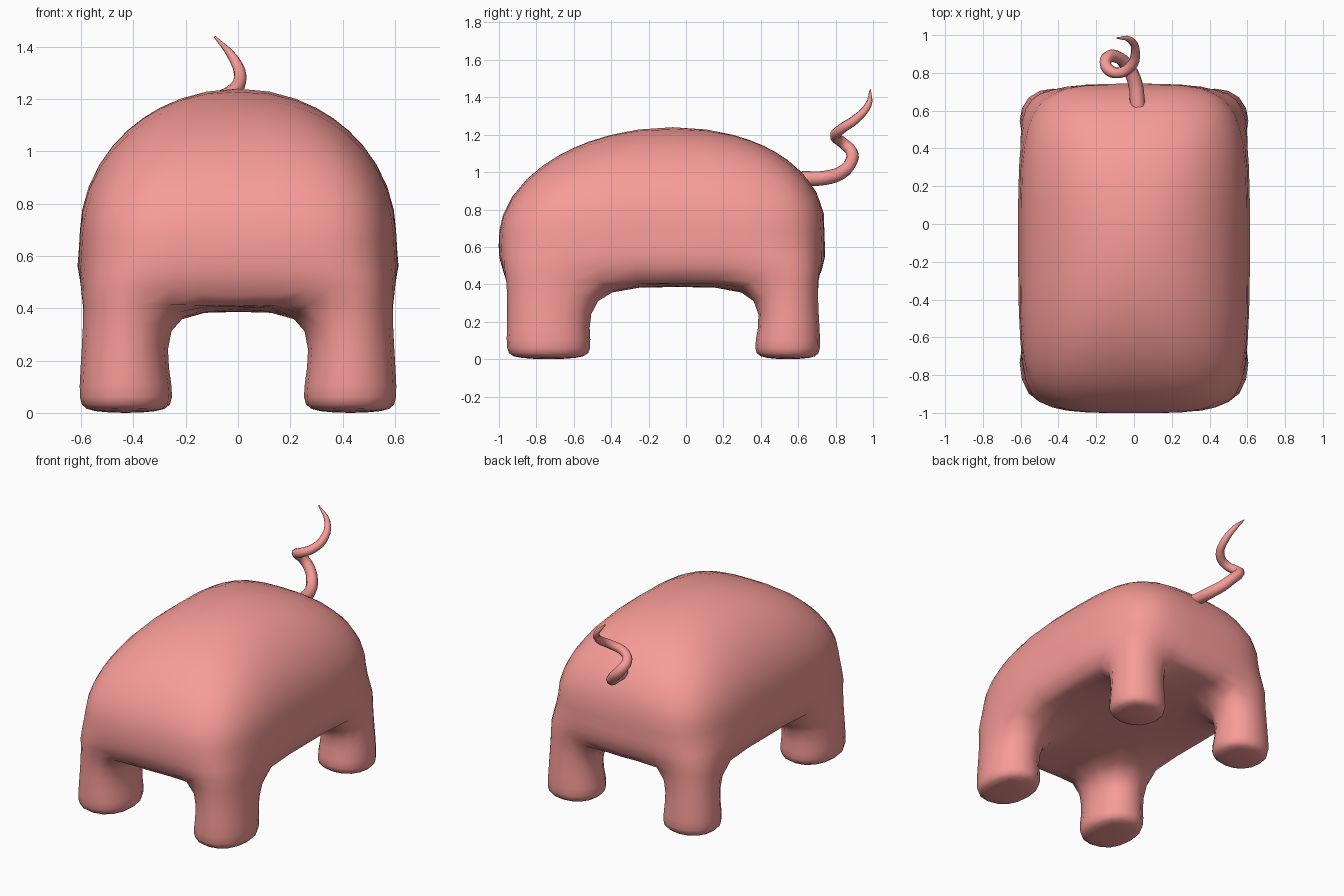
import bpy, bmesh
from mathutils import Vector

if "Cube" in bpy.data.objects:
    bpy.data.objects.remove(bpy.data.objects["Cube"])

pink = bpy.data.materials.new("pink")
pink.diffuse_color = (0.93, 0.33, 0.31, 1)
pink.use_nodes = True
pink.node_tree.nodes["Principled BSDF"].inputs["Base Color"].default_value = pink.diffuse_color


def leg_ring(dx, dy, z):
    """Outer and inner rows of leg corners, front leg then back leg."""
    ys = (-.735 - dy, -.735 + dy, .545 - dy * .77, .545 + dy * .77)
    return [[(.43 + s * dx, y, z) for y in ys] for s in (1, -1)]


# Surface points on one half: layer -> (outer x row, inner x row), front to back
LAYERS = [
    leg_ring(.095, .12, .03),     # soles
    leg_ring(.128, .163, .12),    # feet
    # belly
    ([(.54, -.89, .41), (.575, -.47, .42), (.575, .35, .42), (.54, .655, .41)],
     [(.27, -.93, .42), (.255, -.46, .36), (.255, .35, .36), (.27, .69, .42)]),
    # widest ring
    ([(.525, -.89, .67), (.60, -.46, .69), (.60, .29, .69), (.525, .64, .67)],
     [(.25, -.985, .67), None, None, (.25, .73, .67)]),
    # back
    ([(.44, -.75, .90), (.46, -.46, 1.0), (.46, .29, 1.0), (.44, .54, .92)],
     [(.24, -.79, 1.03), (.22, -.42, 1.18), (.22, .26, 1.18), (.24, .57, 1.06)]),
]


def target(i, j, k):
    outer, inner = LAYERS[k]
    x, y, z = (outer if i in (0, 3) else inner)[j]
    return Vector((-x if i < 2 else x, y, z))


# Body cage: boundary faces of a cell grid, the two lowest layers only have the legs
cells = {(i, j, k) for i in range(3) for j in range(3) for k in range(4)
         if k > 1 or (i != 1 and j != 1)}
bm = bmesh.new()
verts, goals = {}, []


def vert(key):
    if key not in verts:
        goals.append(target(*key))
        verts[key] = bm.verts.new(goals[-1])
    return verts[key]


for cell in sorted(cells):
    for axis in range(3):
        for side in (0, 1):
            near = list(cell)
            near[axis] += 1 if side else -1
            if tuple(near) in cells:
                continue
            a, b = [n for n in range(3) if n != axis]
            quad = []
            for da, db in ((0, 0), (1, 0), (1, 1), (0, 1)):
                key = list(cell)
                key[axis] += side
                key[a] += da
                key[b] += db
                quad.append(vert(tuple(key)))
            bm.faces.new(quad)
bmesh.ops.recalc_face_normals(bm, faces=bm.faces[:])
for f in bm.faces:
    f.smooth = True
mesh = bpy.data.meshes.new("body")
bm.to_mesh(mesh)
bm.free()
body = bpy.data.objects.new("body", mesh)
bpy.context.collection.objects.link(body)
mesh.materials.append(pink)
sub = body.modifiers.new("smooth", 'SUBSURF')
sub.levels = sub.render_levels = 2


def evaluated():
    mesh.update()
    body.update_tag(refresh={'DATA'})
    deps = bpy.context.evaluated_depsgraph_get()
    deps.update()
    return body.evaluated_get(deps)


# Pull the cage so the smooth surface passes through the points
for step in range(6):
    pts = [v.co.copy() for v in evaluated().data.vertices]
    for v, goal, p in zip(mesh.vertices, goals, pts):
        v.co += goal - p

final = bpy.data.meshes.new_from_object(evaluated())
body.modifiers.clear()
body.data = final


def dome(p):
    """Rounded back: below 1 inside, above 1 outside."""
    h = max(0, (p.z - .68) / .56)
    e = 4.5 - 1.8 * min(h, 1)
    x, y = abs(p.x) / .605, abs(p.y + .13 - .06 * h) / .87
    return (x ** e + y ** e) ** (2.0 / e) + h ** 2.0


# Round the back, level the belly and set the feet on the ground
low = min(v.co.z for v in final.vertices)
normals = [v.normal.copy() for v in final.vertices]
for v, n in zip(final.vertices, normals):
    p = v.co.copy()
    if p.z > .48:
        core = Vector((0, -.13, min(p.z, .68)))
        ray = p - core
        lo, hi = .3, 2.0
        for step in range(30):
            mid = (lo + hi) / 2
            lo, hi = (mid, hi) if dome(core + ray * mid) < 1 else (lo, mid)
        w = min(1, (p.z - .48) / .2) * min(1, max(0, 1 + n.z * 2))
        v.co = p.lerp(core + ray * lo, w)
    if .3 < p.z < .6:
        w = min(1, max(0, (-n.z - .35) / .55))
        v.co.z += (min(p.z, .405) - p.z) * w
    elif p.z < .3:
        v.co.z = .3 + (p.z - .3) * .3 / (.3 - low)
final.update()

# Curly tail, tapering to the tip
path = [(.02, .62, .965, .040), (.005, .75, .97, .038), (-.035, .835, 1.0, .036),
        (-.08, .88, 1.05, .034), (-.135, .885, 1.11, .033), (-.15, .84, 1.155, .031),
        (-.10, .80, 1.19, .030), (-.02, .83, 1.23, .028), (.008, .91, 1.285, .025),
        (-.02, .975, 1.36, .018), (-.09, .985, 1.44, .004)]
curve = bpy.data.curves.new("tail", 'CURVE')
curve.dimensions = '3D'
curve.bevel_depth = 1.0
curve.bevel_resolution = 2
curve.resolution_u = 4
curve.use_fill_caps = True
spline = curve.splines.new('BEZIER')
spline.bezier_points.add(len(path) - 1)
for p, (x, y, z, r) in zip(spline.bezier_points, path):
    p.co = (x, y, z)
    p.radius = r
    p.handle_left_type = p.handle_right_type = 'AUTO'
curve.materials.append(pink)
tail = bpy.data.objects.new("tail", curve)
bpy.context.collection.objects.link(tail)
